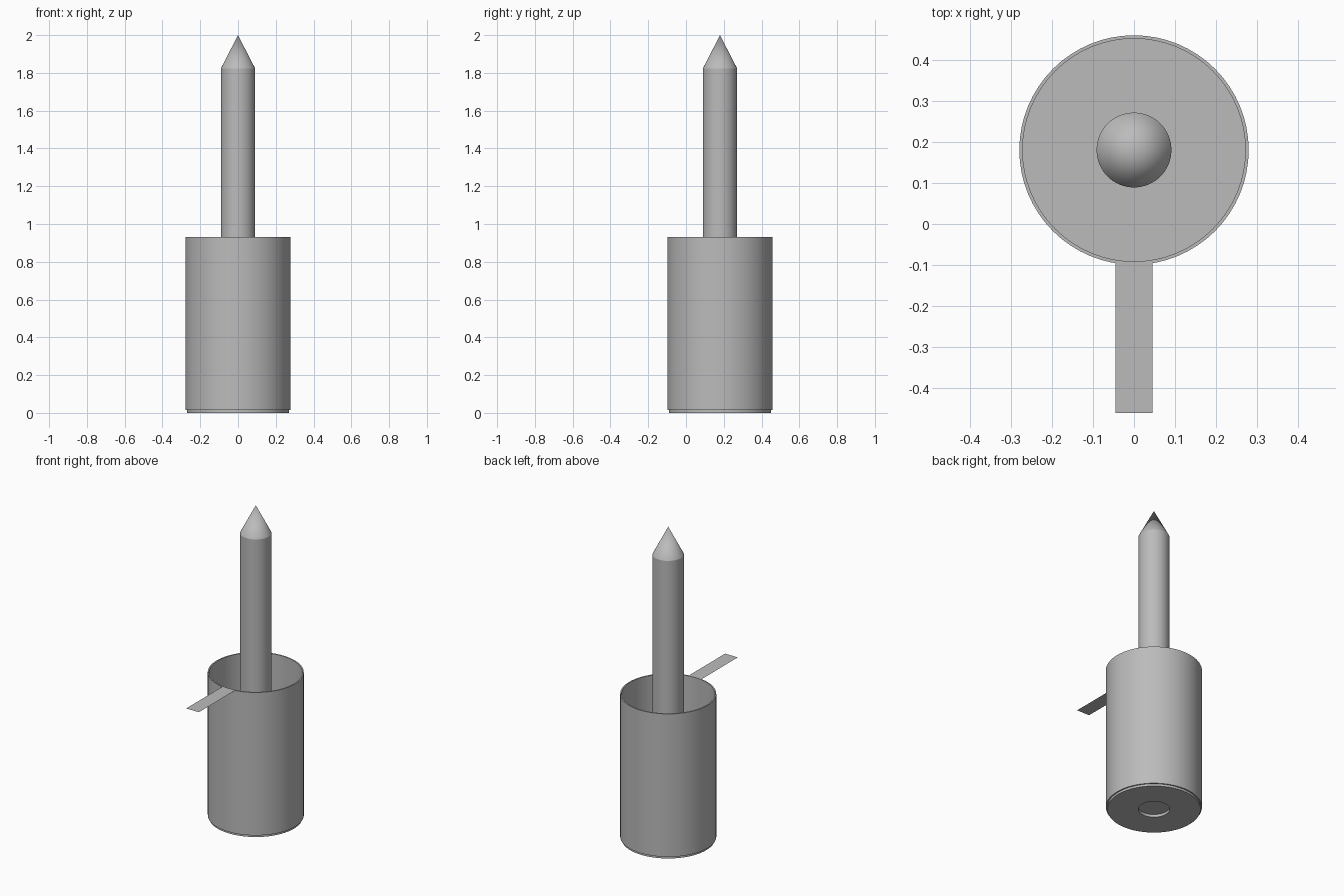
import bpy, bmesh, math

if "Cube" in bpy.data.objects:
    bpy.data.objects.remove(bpy.data.objects["Cube"])

CY = 0.18   # centre of the round parts along y
SEG = 64

# Darker grey shared by all parts
GREY = bpy.data.materials.new("dark_grey")
GREY.diffuse_color = (0.5, 0.5, 0.5, 1)
GREY.use_nodes = True
GREY.node_tree.nodes["Principled BSDF"].inputs["Base Color"].default_value = GREY.diffuse_color


def lathe(name, profile, closed=False):
    """Spin a (radius, z) profile around the vertical axis at y = CY."""
    bm = bmesh.new()
    vs = [bm.verts.new((r, CY, z)) for r, z in profile]
    pairs = list(zip(vs, vs[1:])) + ([(vs[-1], vs[0])] if closed else [])
    edges = [bm.edges.new(p) for p in pairs]
    bmesh.ops.spin(bm, geom=vs + edges, cent=(0, CY, 0), axis=(0, 0, 1),
                   angle=math.tau, steps=SEG, use_merge=False)
    bmesh.ops.remove_doubles(bm, verts=bm.verts, dist=1e-5)
    bmesh.ops.dissolve_degenerate(bm, edges=bm.edges, dist=1e-6)
    bmesh.ops.recalc_face_normals(bm, faces=bm.faces)
    return finish(name, bm)


def finish(name, bm):
    mesh = bpy.data.meshes.new(name)
    bm.to_mesh(mesh)
    bm.free()
    mesh.materials.append(GREY)
    obj = bpy.data.objects.new(name, mesh)
    bpy.context.collection.objects.link(obj)
    bpy.ops.object.select_all(action='DESELECT')
    obj.select_set(True)
    bpy.context.view_layer.objects.active = obj
    bpy.ops.object.shade_smooth_by_angle(angle=math.radians(15))
    return obj


# Open cup: thin wall, slightly inset floor plate with a central hole
R_OUT, R_IN, R_ROD, RIM = 0.279, 0.271, 0.091, 0.93
lathe("cup", [(R_ROD, 0), (R_IN, 0), (R_IN, 0.014), (R_OUT, 0.014),
              (R_OUT, RIM), (R_IN, RIM), (R_IN, 0.017), (R_ROD, 0.017)],
      closed=True)

# Central rod with sharply creased pointed tip, standing on the floor plate
lathe("pointed_rod", [(0, 0.017), (R_ROD, 0.017), (R_ROD, 1.823), (0, 2.0)])

# Flat tab reaching forward from the rim
bm = bmesh.new()
bm.faces.new([bm.verts.new((x, y, RIM)) for x, y in
              [(-0.045, -0.46), (0.045, -0.46), (0.045, -0.094), (-0.045, -0.094)]])
finish("rim_tab", bm)
